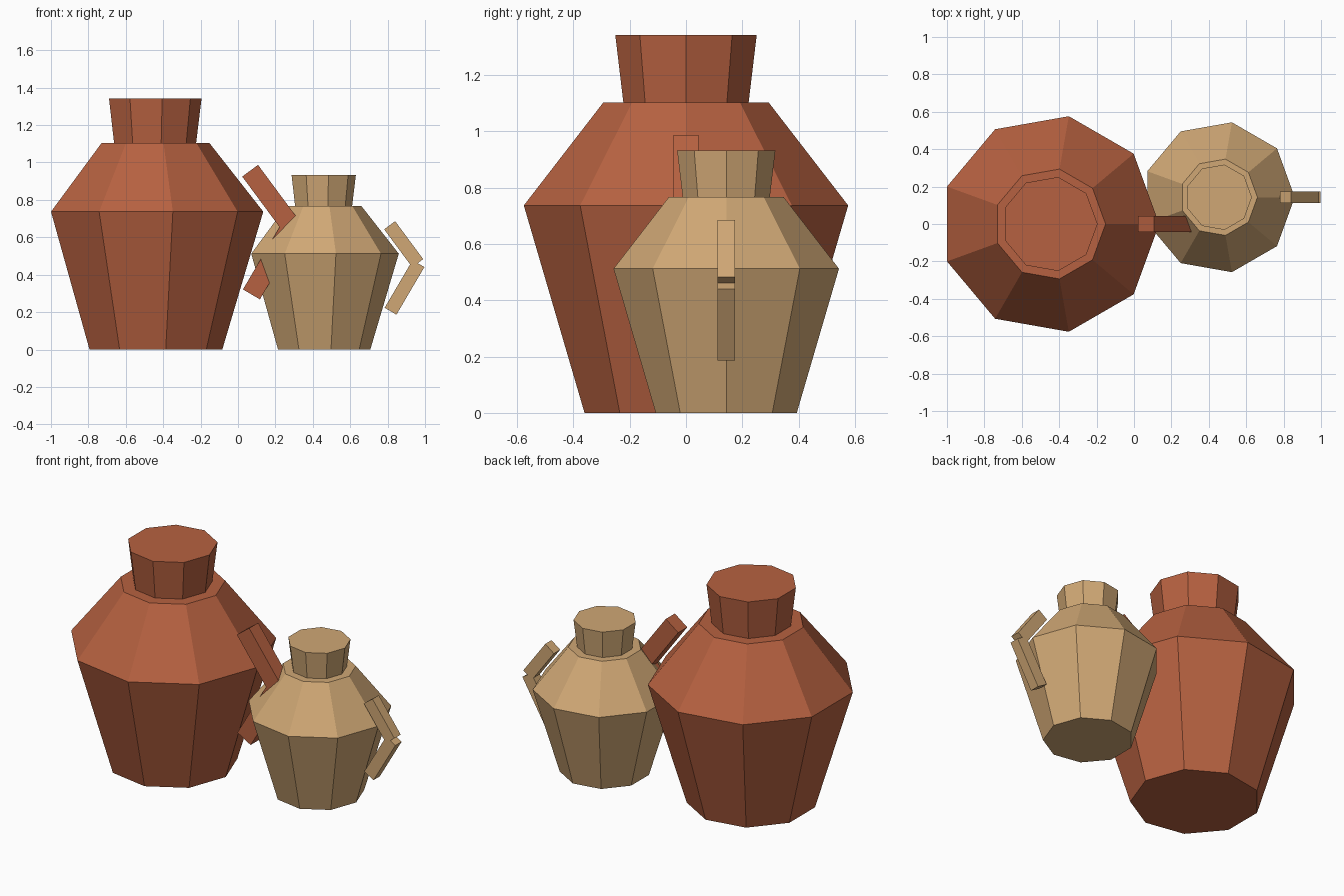
import bpy, bmesh, math
from mathutils import Vector

if "Cube" in bpy.data.objects:
    bpy.data.objects.remove(bpy.data.objects["Cube"])

SIDES = 9


def make_material(name, color):
    mat = bpy.data.materials.new(name)
    mat.diffuse_color = (*color, 1)
    mat.use_nodes = True
    mat.node_tree.nodes["Principled BSDF"].inputs["Base Color"].default_value = mat.diffuse_color
    return mat


def finish(name, bm, mat):
    bmesh.ops.recalc_face_normals(bm, faces=bm.faces)
    mesh = bpy.data.meshes.new(name)
    bm.to_mesh(mesh)
    bm.free()
    mesh.materials.append(mat)
    obj = bpy.data.objects.new(name, mesh)
    bpy.context.collection.objects.link(obj)


def lathe(name, profile, center, scale, mat):
    """Closed nine-sided solid through (radius, height) rings."""
    bm = bmesh.new()
    rings = []
    for r, z in profile:
        ring = []
        for i in range(SIDES):
            a = math.tau * i / SIDES
            ring.append(bm.verts.new((center[0] + scale * r * math.cos(a),
                                      center[1] + scale * r * math.sin(a), scale * z)))
        rings.append(ring)
    for low, high in zip(rings, rings[1:]):
        for i in range(SIDES):
            j = (i + 1) % SIDES
            bm.faces.new((low[i], low[j], high[j], high[i]))
    bm.faces.new(rings[0])
    bm.faces.new(rings[-1])
    finish(name, bm, mat)


def bar(name, start, end, thickness, center, scale, mat):
    """Handle bar in the xz plane; start and end lie on its outer edge."""
    a, b = Vector((start[0], 0, start[1])), Vector((end[0], 0, end[1]))
    along = (b - a).normalized()
    inward = Vector((along.z, 0, -along.x))
    if inward.x > 0:
        inward.negate()
    inward *= thickness
    half = Vector((0, 0.044, 0))
    offset = Vector((center[0], center[1], 0))
    bm = bmesh.new()
    sides = [[bm.verts.new(offset + scale * (p + s * half))
              for p in (a, b, b + inward, a + inward)] for s in (-1, 1)]
    bm.faces.new(sides[0])
    bm.faces.new(sides[1])
    for i in range(4):
        j = (i + 1) % 4
        bm.faces.new((sides[0][i], sides[0][j], sides[1][j], sides[1][i]))
    finish(name, bm, mat)


def jug(prefix, center, scale, mat):
    # Tapered belly with sloping shoulder
    lathe(prefix + "_body", [(0.366, 0), (0.585, 0.737), (0.298, 1.103)], center, scale, mat)
    # Flared neck
    lathe(prefix + "_neck", [(0.226, 1.103), (0.255, 1.342)], center, scale, mat)
    # Two-bar handle
    bar(prefix + "_handle_upper", (0.557, 0.987), (0.773, 0.695), 0.105, center, scale, mat)
    bar(prefix + "_handle_lower", (0.567, 0.268), (0.782, 0.634), 0.105, center, scale, mat)


terracotta = make_material("terracotta", (0.47, 0.120, 0.052))
sand = make_material("sand_clay", (0.63, 0.390, 0.178))

jug("large_jug", (-0.45, 0.0), 1.0, terracotta)
jug("small_jug", (0.453, 0.143), 0.695, sand)
